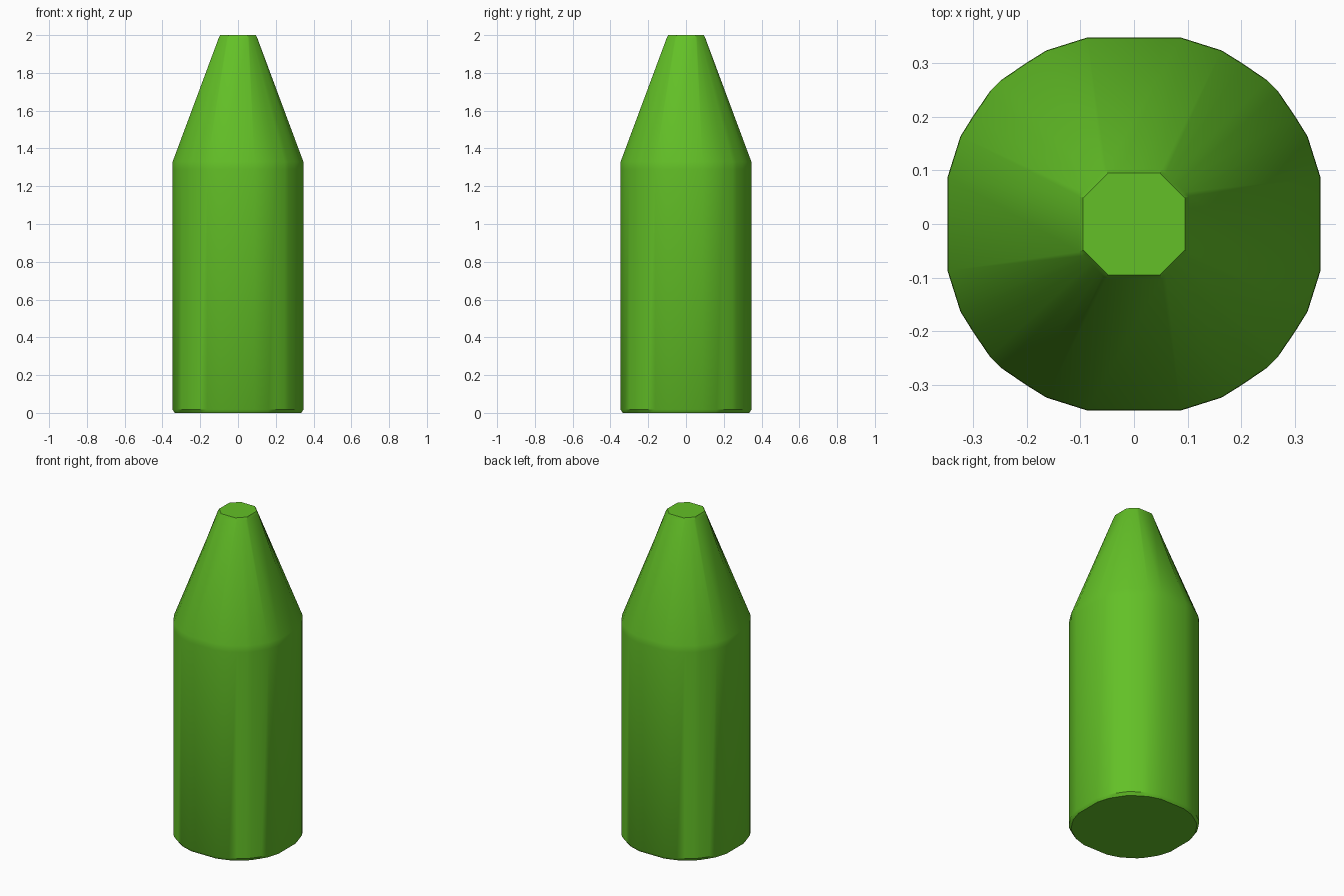
import bpy, bmesh, math

default = bpy.data.objects.get("Cube")
if default:
    bpy.data.objects.remove(default, do_unlink=True)

# Single green colour
green = bpy.data.materials.new("leaf_green")
green.use_nodes = True
colour = (0.125, 0.53, 0.02, 1)
green.diffuse_color = colour
green.node_tree.nodes["Principled BSDF"].inputs["Base Color"].default_value = colour

# One rounded corner of the barrel outline, and the matching tip chamfer
half = [(0.347, 0.087), (0.323, 0.163), (0.3, 0.2), (0.268, 0.247)]
barrel = half + [(y, x) for x, y in reversed(half)]
steps = len(barrel) - 1
tip = [(0.102 - 0.05 * i / steps, 0.052 + 0.05 * i / steps) for i in range(steps + 1)]


def outline(corner, scale):
    """Repeat a corner four times around the axis."""
    points = []
    for _ in range(4):
        points += [(x * scale, y * scale) for x, y in corner]
        corner = [(-y, x) for x, y in corner]
    return points


# Rings: soft foot edge, straight barrel, shoulder, tapered tip, soft tip edge
rings = [(barrel, 0.965, 0), (barrel, 1, 0.018), (barrel, 1, 1.29),
         (barrel, 0.997, 1.33), (tip, 1, 1.985), (tip, 0.93, 2)]
bm = bmesh.new()
loops = [[bm.verts.new((x, y, z)) for x, y in outline(c, s)] for c, s, z in rings]
for low, high in zip(loops, loops[1:]):
    for i in range(len(low)):
        j = (i + 1) % len(low)
        bm.faces.new((low[i], low[j], high[j], high[i]))

# End caps
bm.faces.new(reversed(loops[0]))
bm.faces.new(loops[-1])
bmesh.ops.recalc_face_normals(bm, faces=bm.faces)

mesh = bpy.data.meshes.new("tapered_body")
bm.to_mesh(mesh)
bm.free()
mesh.materials.append(green)
body = bpy.data.objects.new("tapered_body", mesh)
bpy.context.collection.objects.link(body)
bpy.ops.object.select_all(action="DESELECT")
body.select_set(True)
bpy.context.view_layer.objects.active = body
bpy.ops.object.shade_smooth_by_angle(angle=math.radians(35))
